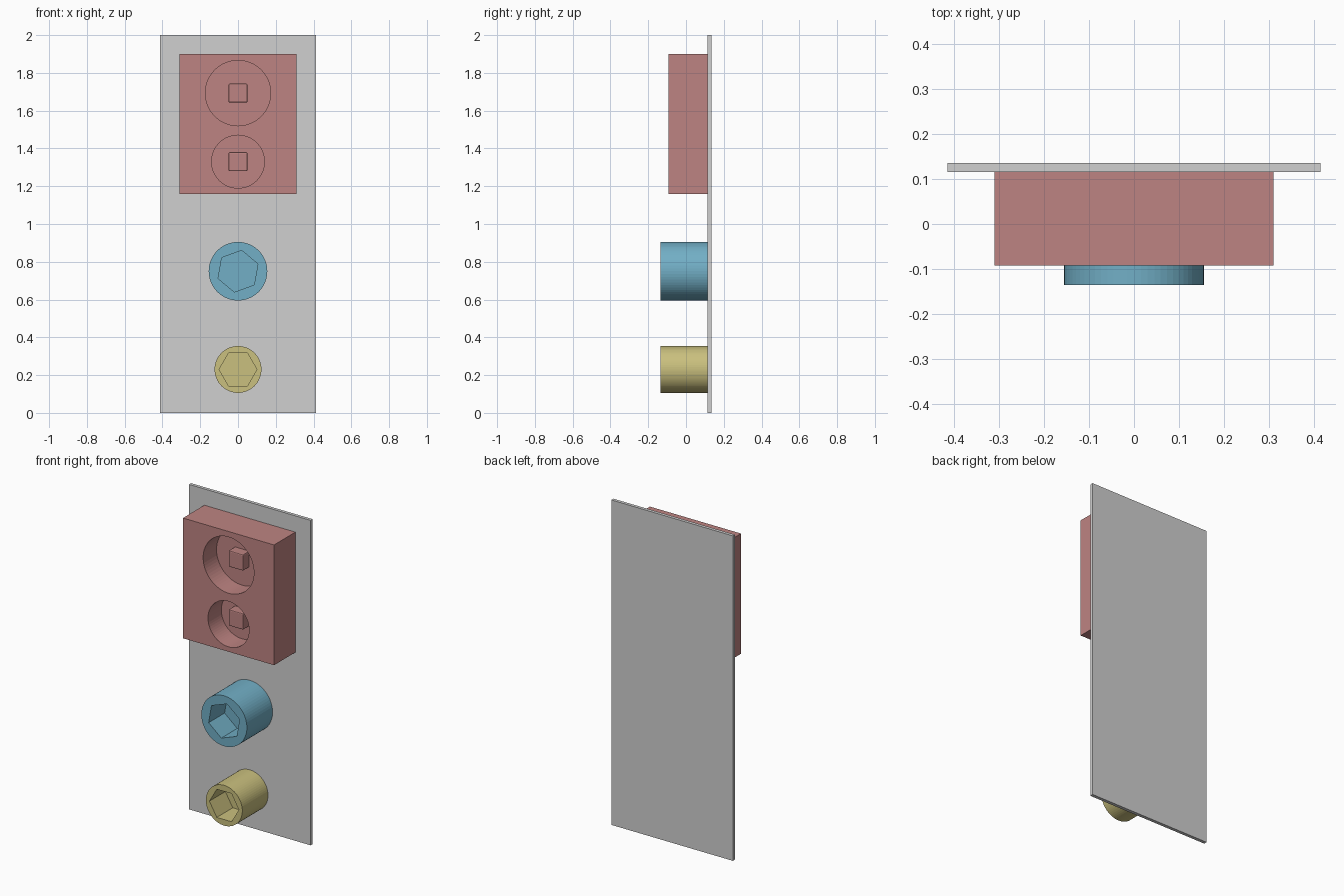
import bpy
import math

if "Cube" in bpy.data.objects:
    bpy.data.objects.remove(bpy.data.objects["Cube"])


def material(name, rgb):
    """Flat colour given as 0-255 display values, stored as linear."""
    def lin(c):
        c /= 255
        return c / 12.92 if c <= 0.04045 else ((c + 0.055) / 1.055) ** 2.4
    m = bpy.data.materials.new(name)
    m.diffuse_color = (*[lin(c) for c in rgb], 1)
    m.use_nodes = True
    m.node_tree.nodes["Principled BSDF"].inputs["Base Color"].default_value = m.diffuse_color
    return m


grey = material("plate grey", (208, 208, 208))
red = material("dusty red", (190, 132, 130))
blue = material("soft blue", (114, 175, 198))
yellow = material("sand yellow", (202, 192, 126))

BACK = 0.115      # front surface of the plate, where all parts attach
FRONT = -0.135    # front end of the two tubes


def box(name, width, y0, y1, z0, z1, mat):
    bpy.ops.mesh.primitive_cube_add(size=1, location=(0, (y0 + y1) / 2, (z0 + z1) / 2))
    ob = bpy.context.object
    ob.name = name
    ob.scale = (width, y1 - y0, z1 - z0)
    bpy.ops.object.transform_apply(location=False, rotation=False, scale=True)
    ob.data.materials.append(mat)
    return ob


def prism(name, sides, radius, y0, y1, z, mat, first_angle=0):
    """Prism along y, with its first corner first_angle degrees up from +x."""
    bpy.ops.mesh.primitive_cylinder_add(vertices=sides, radius=radius, depth=y1 - y0)
    ob = bpy.context.object
    ob.name = name
    # the primitive's first corner is on +y, so turn it onto +x first
    turn = math.radians(first_angle - 90)
    for v in ob.data.vertices:
        x, y, d = v.co
        px = x * math.cos(turn) - y * math.sin(turn)
        pz = x * math.sin(turn) + y * math.cos(turn)
        v.co = (px, -d, pz)
    ob.location = (0, (y0 + y1) / 2, z)
    ob.data.materials.append(mat)
    return ob


def cut(target, cutter):
    mod = target.modifiers.new("recess", 'BOOLEAN')
    mod.operation = 'DIFFERENCE'
    mod.solver = 'EXACT'
    mod.object = cutter
    bpy.context.view_layer.objects.active = target
    bpy.ops.object.modifier_apply(modifier=mod.name)
    bpy.data.objects.remove(cutter, do_unlink=True)


# Backing plate
box("back_plate", 0.828, BACK, 0.135, 0, 2, grey)

# Block with two round recesses, each holding a square peg
block_front, floor = -0.092, 0.038
block = box("socket_block", 0.62, block_front, BACK, 1.16, 1.90, red)
for label, z, radius in (("upper", 1.693, 0.173), ("lower", 1.33, 0.14)):
    cut(block, prism("cutter", 64, radius, block_front - 0.1, floor, z, red))
    peg = box(label + "_peg", 0.1, -0.022, floor + 0.01, z - 0.05, z + 0.05, red)
    bevel = peg.modifiers.new("soft edges", 'BEVEL')
    bevel.width = 0.006
    bevel.segments = 2

# Round tubes with hexagonal recesses
for name, z, radius, hex_radius, angle, mat in (
        ("large_hex_tube", 0.75, 0.155, 0.112, 20, blue),
        ("small_hex_tube", 0.23, 0.124, 0.1, 0, yellow)):
    tube = prism(name, 64, radius, FRONT, BACK, z, mat)
    cut(tube, prism("cutter", 6, hex_radius, FRONT - 0.1, FRONT + 0.155, z, mat, angle))
